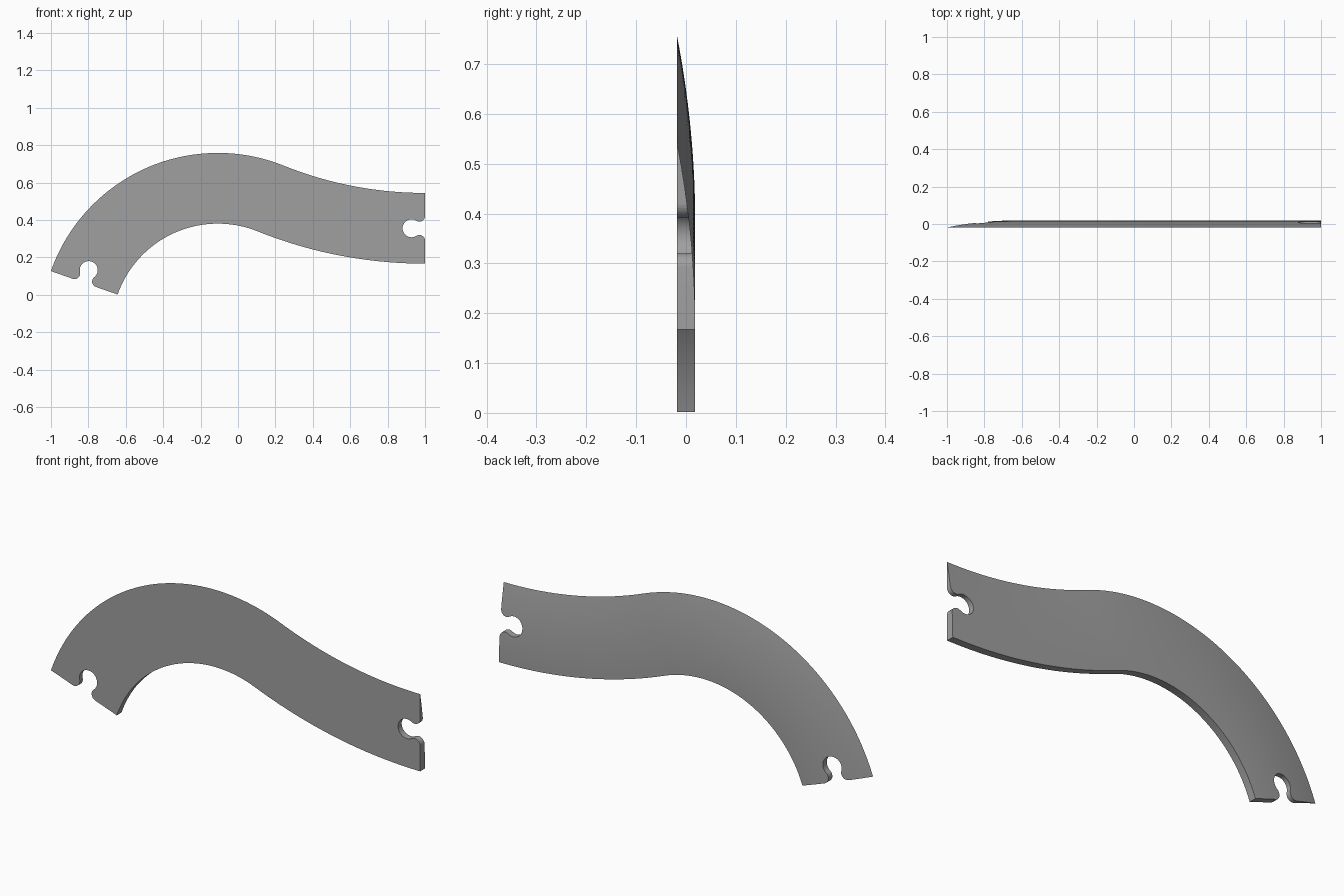
import bpy, bmesh
from math import radians, sin, cos, atan2, sqrt, hypot, pi

if "Cube" in bpy.data.objects:
    bpy.data.objects.remove(bpy.data.objects["Cube"])

WIDTH, HALF = 0.378, 0.0185            # band width, half of the full thickness
C1, R1 = (-0.108, -0.187), 0.946       # hump arc: centre and outer radius
START = radians(160.6)
END_X, END_Z = 1.0, 0.545              # upper corner of the right end

# Tail arc: vertical end at END_X, tangent to the hump arc
dx, dz = END_X - C1[0], END_Z - C1[1]
R2 = (dx * dx + dz * dz - R1 * R1) / (2 * (R1 - dz))
C2 = (END_X, END_Z + R2)
JOIN = atan2(C2[1] - C1[1], C2[0] - C1[0])


def lerp(a, b, f):
    return a + (b - a) * f


# Stations along the band: (centre, angle, inner-edge radius, outer-edge radius)
N1, N2, M = 56, 28, 16
stations = [(C1, lerp(START, JOIN, i / N1), R1 - WIDTH, R1) for i in range(N1 + 1)]
stations += [(C2, lerp(pi + JOIN, 1.5 * pi, i / N2), R2 + WIDTH, R2) for i in range(1, N2 + 1)]


def point(station, t):
    c, a, r_in, r_out = station
    r = lerp(r_in, r_out, t)
    return c[0] + r * cos(a), c[1] + r * sin(a)


def finish(name, bm):
    bmesh.ops.recalc_face_normals(bm, faces=bm.faces)
    me = bpy.data.meshes.new(name)
    bm.to_mesh(me)
    bm.free()
    ob = bpy.data.objects.new(name, me)
    bpy.context.collection.objects.link(ob)
    return ob


# Curved band: flat front, back falling as a parabola to a thin outer edge
bm = bmesh.new()
rings = []
for s in stations:
    ring = []
    for j in range(M + 1):             # back, inner edge to outer edge
        t = j / M
        x, z = point(s, t)
        ring.append(bm.verts.new((x, HALF - 2 * HALF * t * t, z)))
    x, z = point(s, 0)
    ring.append(bm.verts.new((x, -HALF, z)))
    rings.append(ring)
for a, b in zip(rings, rings[1:]):
    for j in range(M + 2):
        k = (j + 1) % (M + 2)
        bm.faces.new((a[j], a[k], b[k], b[j]))
bm.faces.new(rings[0])
bm.faces.new(rings[-1])
band = finish("curved_band", bm)


# Keyhole notch: round hole with a neck between two rounded lips
def notch_outline(depth=0.072, hole=0.048, lip=0.03):
    h = sqrt((hole + lip) ** 2 - (depth - lip) ** 2)
    a = atan2(h, depth - lip)
    half = [(-0.05, -h)]
    for i in range(13):
        g = lerp(pi, a, i / 12)
        half.append((lip + lip * cos(g), -h + lip * sin(g)))
    for i in range(1, 17):
        g = lerp(a - pi, 0, i / 16)
        half.append((depth + hole * cos(g), hole * sin(g)))
    return half + [(u, -v) for u, v in reversed(half[:-1])]


def cut_notch(station, inward):
    (ix, iz), (mx, mz) = inward, point(station, 0.5)
    bm = bmesh.new()
    pts = [(mx + u * ix - v * iz, mz + u * iz + v * ix) for u, v in notch_outline()]
    face = bm.faces.new([bm.verts.new((x, -0.1, z)) for x, z in pts])
    new = bmesh.ops.extrude_face_region(bm, geom=[face])["geom"]
    bmesh.ops.translate(bm, vec=(0, 0.2, 0),
                        verts=[e for e in new if isinstance(e, bmesh.types.BMVert)])
    cutter = finish("notch_cutter", bm)
    cutter.hide_render = True
    mod = band.modifiers.new("notch", 'BOOLEAN')
    mod.operation, mod.solver, mod.object = 'DIFFERENCE', 'EXACT', cutter
    bpy.context.view_layer.objects.active = band
    bpy.ops.object.modifier_apply(modifier=mod.name)
    bpy.data.objects.remove(cutter)


cut_notch(stations[0], (sin(START), -cos(START)))
cut_notch(stations[-1], (-1, 0))

# Plain grey, smooth back with crisp rims
grey = bpy.data.materials.new("grey")
grey.diffuse_color = (0.35, 0.35, 0.35, 1)
grey.use_nodes = True
grey.node_tree.nodes["Principled BSDF"].inputs["Base Color"].default_value = grey.diffuse_color
band.data.materials.clear()
band.data.materials.append(grey)
bpy.ops.object.select_all(action='DESELECT')
band.select_set(True)
bpy.context.view_layer.objects.active = band
bpy.ops.object.shade_smooth_by_angle(angle=radians(10))
